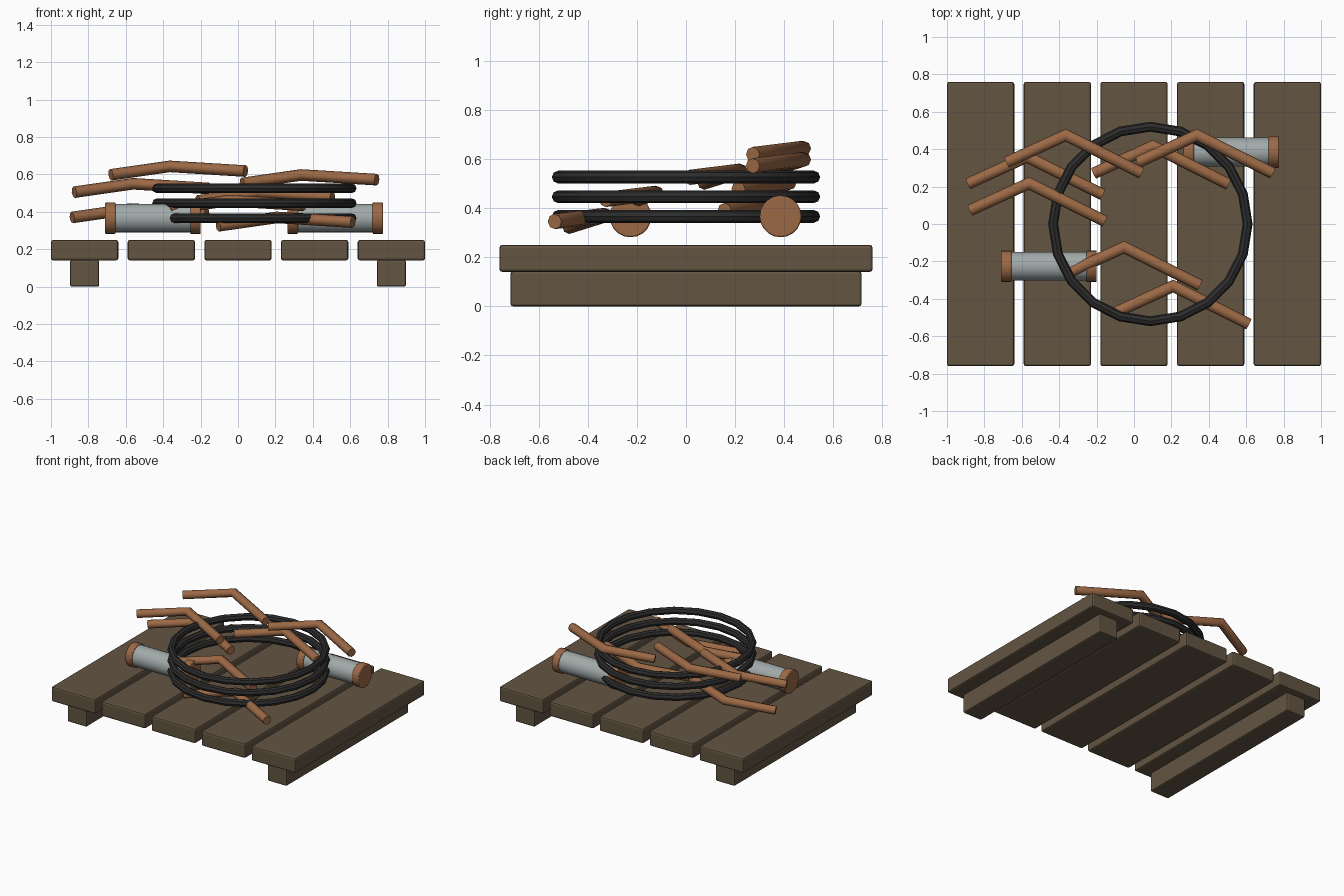
import bpy, bmesh, math
from mathutils import Vector

if "Cube" in bpy.data.objects:
    bpy.data.objects.remove(bpy.data.objects["Cube"])


def mat(name, rgb):
    m = bpy.data.materials.new(name)
    m.diffuse_color = (*rgb, 1)
    m.use_nodes = True
    m.node_tree.nodes["Principled BSDF"].inputs["Base Color"].default_value = m.diffuse_color
    return m


WOOD = mat("weathered wood", (0.125, 0.09, 0.055))
COPPER = mat("copper", (0.33, 0.14, 0.06))
STEEL = mat("grey metal", (0.36, 0.40, 0.40))
RUBBER = mat("black rubber", (0.025, 0.025, 0.026))


def finish(name, bm, material, bevel=0.0, smooth=None):
    bmesh.ops.recalc_face_normals(bm, faces=bm.faces[:])
    me = bpy.data.meshes.new(name)
    bm.to_mesh(me)
    bm.free()
    me.materials.append(material)
    ob = bpy.data.objects.new(name, me)
    bpy.context.collection.objects.link(ob)
    if smooth:
        bpy.ops.object.select_all(action='DESELECT')
        ob.select_set(True)
        bpy.context.view_layer.objects.active = ob
        bpy.ops.object.shade_smooth_by_angle(angle=math.radians(smooth))
    if bevel:
        b = ob.modifiers.new("bevel", 'BEVEL')
        b.width, b.segments, b.limit_method = bevel, 2, 'ANGLE'
        b.angle_limit = math.radians(40)
    return ob


def box(name, lo, hi, material, bevel):
    bm = bmesh.new()
    bmesh.ops.create_cube(bm, size=1)
    for v in bm.verts:
        v.co = [l + (c + 0.5) * (h - l) for l, h, c in zip(lo, hi, v.co)]
    finish(name, bm, material, bevel)


def tube(name, path, r, sides, material, closed=False, bevel=0.0, smooth=40):
    """Sweep a round section along a path with mitred corners."""
    pts = [Vector(p) for p in path]
    n = len(pts)
    bm = bmesh.new()
    rings = []
    for i, p in enumerate(pts):
        a = pts[i - 1] if (closed or i > 0) else None
        b = pts[(i + 1) % n] if (closed or i < n - 1) else None
        d0 = (p - a).normalized() if a else (b - p).normalized()
        d1 = (b - p).normalized() if b else d0
        t = (d0 + d1).normalized()
        side = t.cross(Vector((0, 0, 1))).normalized()
        up = side.cross(t)
        miter = 1 / max(t.dot(d1), 0.3)
        rings.append([bm.verts.new(p + side * (r * miter * math.cos(k)) + up * (r * math.sin(k)))
                      for k in (2 * math.pi * j / sides for j in range(sides))])
    for i in range(n if closed else n - 1):
        q, s = rings[i], rings[(i + 1) % n]
        for j in range(sides):
            k = (j + 1) % sides
            bm.faces.new((q[j], q[k], s[k], s[j]))
    if not closed:
        bm.faces.new(rings[0])
        bm.faces.new(rings[-1])
    finish(name, bm, material, bevel, smooth)


# Pallet: five deck planks on two runners
for i in range(5):
    x = -0.82 + 0.41 * i
    box(f"deck_plank_{i+1}", (x - 0.18, -0.76, 0.14), (x + 0.18, 0.76, 0.25), WOOD, 0.012)
for side, x in (("left", -0.82), ("right", 0.82)):
    box(f"{side}_runner", (x - 0.078, -0.715, 0), (x + 0.078, 0.715, 0.142), WOOD, 0.01)

# Coil of cable: three stacked hoops
for i in range(3):
    hoop = [(0.0875 + 0.52 * math.cos(a), 0.52 * math.sin(a), 0.366 + 0.08 * i)
            for a in (math.tau * k / 20 for k in range(20))]
    tube(f"cable_hoop_{i+1}", hoop, 0.026, 8, RUBBER, closed=True)

# Metal canisters with copper end caps
for i, (x, y) in enumerate(((-0.455, -0.226), (0.52, 0.385))):
    z = 0.366
    tube(f"canister_body_{i+1}", [(x - 0.21, y, z), (x + 0.21, y, z)], 0.077, 20, STEEL)
    for end, s in (("left", -1), ("right", 1)):
        tube(f"canister_{end}_cap_{i+1}", [(x + s * 0.2, y, z), (x + s * 0.255, y, z)],
             0.085, 20, COPPER, bevel=0.006)

# Bent copper pipe offcuts, all the same shape, given by their elbow
elbows = [(0.209, -0.332, 0.37), (-0.572, 0.36, 0.415), (-0.053, -0.124, 0.46), (0.10, 0.416, 0.503),
          (-0.561, 0.218, 0.55), (0.337, 0.475, 0.597), (-0.365, 0.475, 0.643)]
for i, e in enumerate(elbows):
    e = Vector(e)
    tube(f"bent_pipe_{i+1}", [e + Vector((-0.315, -0.145, -0.045)), e, e + Vector((0.405, -0.203, -0.025))],
         0.031, 8, COPPER, smooth=50)
